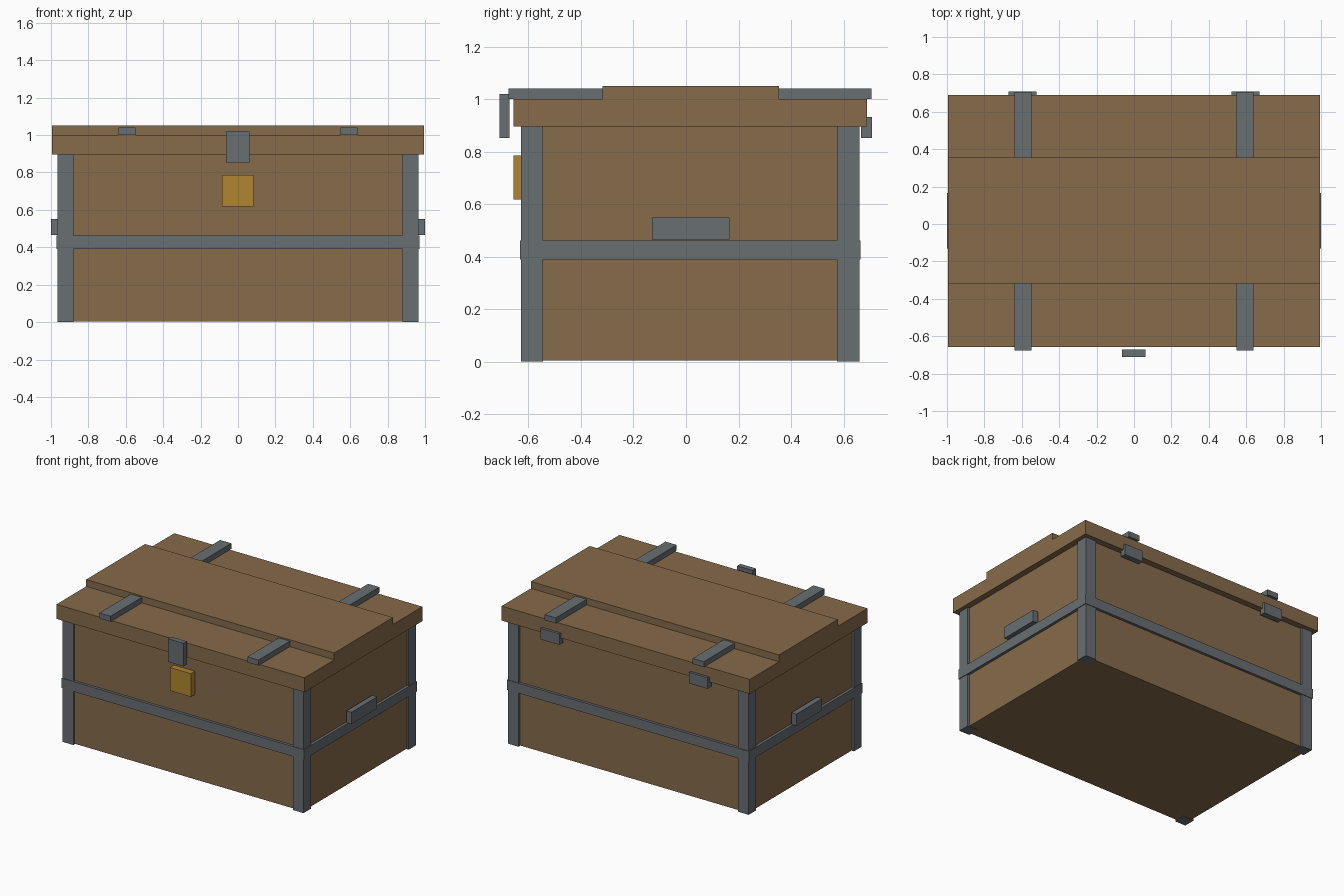
import bpy

cube = bpy.data.objects.get("Cube")
if cube:
    bpy.data.objects.remove(cube, do_unlink=True)


def material(name, rgb):
    mat = bpy.data.materials.new(name)
    mat.use_nodes = True
    mat.diffuse_color = (*rgb, 1)
    bsdf = mat.node_tree.nodes["Principled BSDF"]
    bsdf.inputs["Base Color"].default_value = (*rgb, 1)
    bsdf.inputs["Roughness"].default_value = 0.8
    return mat


wood = material("brown wood", (0.24, 0.146, 0.07))
steel = material("grey steel", (0.138, 0.156, 0.168))
brass = material("yellow brass", (0.435, 0.24, 0.031))


def box(name, x, y, z, mat):
    """Box spanning the (low, high) range on each axis."""
    bpy.ops.mesh.primitive_cube_add(size=1, location=[sum(r) / 2 for r in (x, y, z)])
    obj = bpy.context.object
    obj.name = name
    obj.scale = [r[1] - r[0] for r in (x, y, z)]
    bpy.ops.object.transform_apply(location=False, rotation=False, scale=True)
    obj.data.materials.append(mat)
    return obj


def mirrored(low, high, side):
    return tuple(sorted((low * side, high * side)))


# Chest body and two-step lid
box("chest_body", (-0.95, 0.95), (-0.613, 0.645), (0.004, 0.895), wood)
box("lid", (-0.994, 0.994), (-0.658, 0.69), (0.895, 1.0), wood)
box("lid_raised_panel", (-0.994, 0.994), (-0.318, 0.355), (1.0, 1.05), wood)

# Steel band around the body
box("middle_band", (-0.97, 0.97), (-0.632, 0.664), (0.39, 0.462), steel)

for side, label in ((-1, "right"), (1, "left")):
    # Corner posts
    for end, y in (("front", (-0.628, -0.544)), ("back", (0.575, 0.66))):
        box(f"corner_post_{end}_{label}", mirrored(0.88, 0.965, side), y, (0, 0.895), steel)

    # Side handle
    box(f"handle_{label}", mirrored(0.96, 1.0, side), (-0.13, 0.165), (0.465, 0.55), steel)

    # Lid straps and rear hinge
    for end, y in (("front", (-0.676, -0.318)), ("back", (0.355, 0.707))):
        box(f"lid_strap_{end}_{label}", mirrored(0.548, 0.638, side), y, (1.0, 1.04), steel)
    box(f"hinge_{label}", mirrored(0.52, 0.67, side), (0.667, 0.708), (0.852, 0.932), steel)

# Front hasp and lock
box("hasp", (-0.063, 0.061), (-0.71, -0.672), (0.852, 1.02), steel)
box("lock_plate", (-0.085, 0.083), (-0.657, -0.613), (0.617, 0.786), brass)
